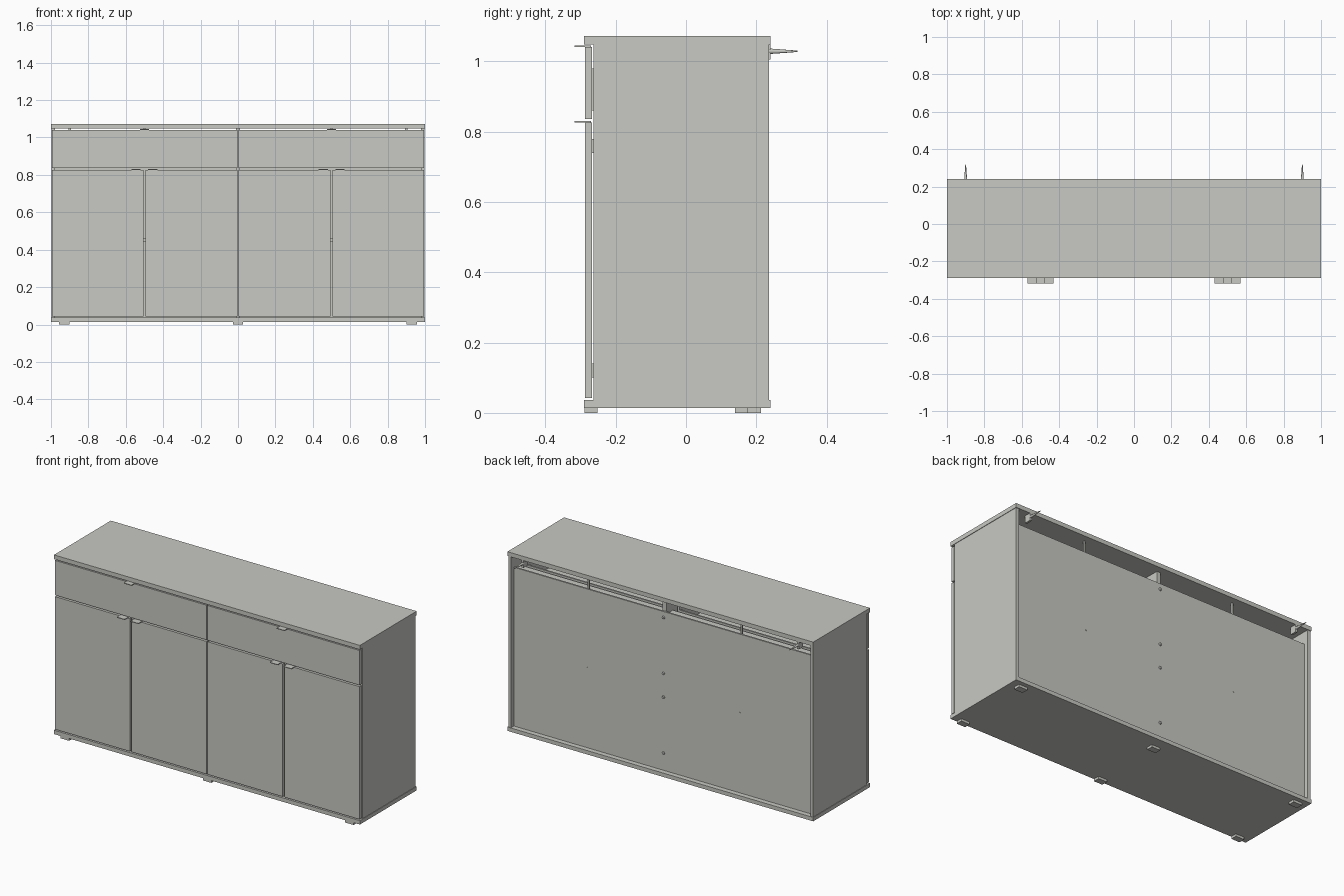
import bpy
import math

old = bpy.data.objects.get("Cube")
if old:
    bpy.data.objects.remove(old, do_unlink=True)

# One pale grey finish for everything
paint = bpy.data.materials.new("pale_grey")
colour = (0.58, 0.58, 0.55, 1)
paint.diffuse_color = colour
paint.use_nodes = True
paint.node_tree.nodes["Principled BSDF"].inputs["Base Color"].default_value = colour


def box(name, x, y, z):
    """Box from (low, high) ranges along each axis."""
    bpy.ops.mesh.primitive_cube_add(size=1, location=[sum(r) / 2 for r in (x, y, z)])
    ob = bpy.context.object
    ob.name = name
    ob.scale = [r[1] - r[0] for r in (x, y, z)]
    bpy.ops.object.transform_apply(location=False, rotation=False, scale=True)
    ob.data.materials.append(paint)
    return ob


def pin(name, x, y, z, r1, r2):
    """Round pin along y, tapering from r1 to r2."""
    bpy.ops.mesh.primitive_cone_add(vertices=12, radius1=r1, radius2=r2, depth=y[1] - y[0],
                                    location=(x, sum(y) / 2, z), rotation=(-math.pi / 2, 0, 0))
    ob = bpy.context.object
    ob.name = name
    ob.data.materials.append(paint)
    bpy.ops.object.shade_smooth_by_angle()
    return ob


def span(centre, half):
    return (centre - half, centre + half)


FRONT, BACK = -0.29, 0.24
BASE, TOP = 0.037, 1.048
DOOR = (-0.288, -0.268)

# Carcass
box("top_panel", (-1, 1), (FRONT, BACK), (TOP, 1.073))
box("bottom_panel", (-1, 1), (FRONT, BACK), (0.014, BASE))
box("centre_divider", span(0, 0.012), (-0.263, 0.2), (BASE, TOP))
box("back_panel", (-0.98, 0.98), (0.2, 0.21), (BASE, 0.975))
box("back_rail", (-0.98, 0.98), (0.14, 0.2), (0.945, 0.96))

for side, name in ((1, "left"), (-1, "right")):
    def sx(a, b):
        return tuple(sorted((side * a, side * b)))

    box(name + "_side_panel", sx(0.978, 0.997), (-0.263, 0.236), (BASE, TOP))
    box(name + "_shelf", sx(0.012, 0.978), (-0.2, 0.2), (0.44, 0.46))
    box(name + "_back_post", span(side * 0.5, 0.005), (0.19, 0.2), (0.96, TOP))

    # Drawer with its box behind the front
    box(name + "_drawer_front", sx(0.003, 0.995), DOOR, (0.836, 1.041))
    box(name + "_drawer_bottom", sx(0.03, 0.96), (-0.268, 0.12), (0.86, 0.87))
    box(name + "_drawer_back", sx(0.03, 0.96), (0.11, 0.12), (0.87, 0.96))
    for edge in (0.035, 0.955):
        box(name + "_drawer_side", span(side * edge, 0.006), (-0.268, 0.12), (0.86, 0.98))
    box(name + "_drawer_handle", span(side * 0.5, 0.025), (-0.317, -0.27), (1.041, 1.045))

    # Pair of doors with tab handles and hinges
    for label, a, b, grip, hinge in (("inner", 0.003, 0.494, 0.455, 0.03),
                                     ("outer", 0.506, 0.995, 0.545, 0.96)):
        part = name + "_" + label
        box(part + "_door", sx(a, b), DOOR, (0.043, 0.827))
        box(part + "_handle", span(side * grip, 0.025), (-0.317, -0.27), (0.827, 0.831))
        for z in (0.12, 0.76):
            box(part + "_hinge", span(side * hinge, 0.018), (-0.268, -0.2), span(z, 0.02))

    # Wall fixing at the back
    pin(name + "_wall_screw", side * 0.9, (0.235, 0.317), 1.029, 0.008, 0.002)
    box(name + "_wall_bracket", span(side * 0.9, 0.006), (0.2, 0.24), (1.005, TOP))
    pin(name + "_shelf_screw", side * 0.5, (0.209, 0.213), 0.51, 0.004, 0.004)

# Screw heads down the middle of the back
for z in (0.14, 0.47, 0.61, 0.94):
    pin("divider_screw", 0, (0.209, 0.217), z, 0.009, 0.007)

# Feet
for x in (-0.93, 0, 0.93):
    rear = (0.14, 0.178) if x == 0 else (0.175, 0.214)
    box("front_foot", span(x, 0.028), (-0.289, -0.252), (0, 0.014))
    box("back_foot", span(x, 0.028), rear, (0, 0.014))
